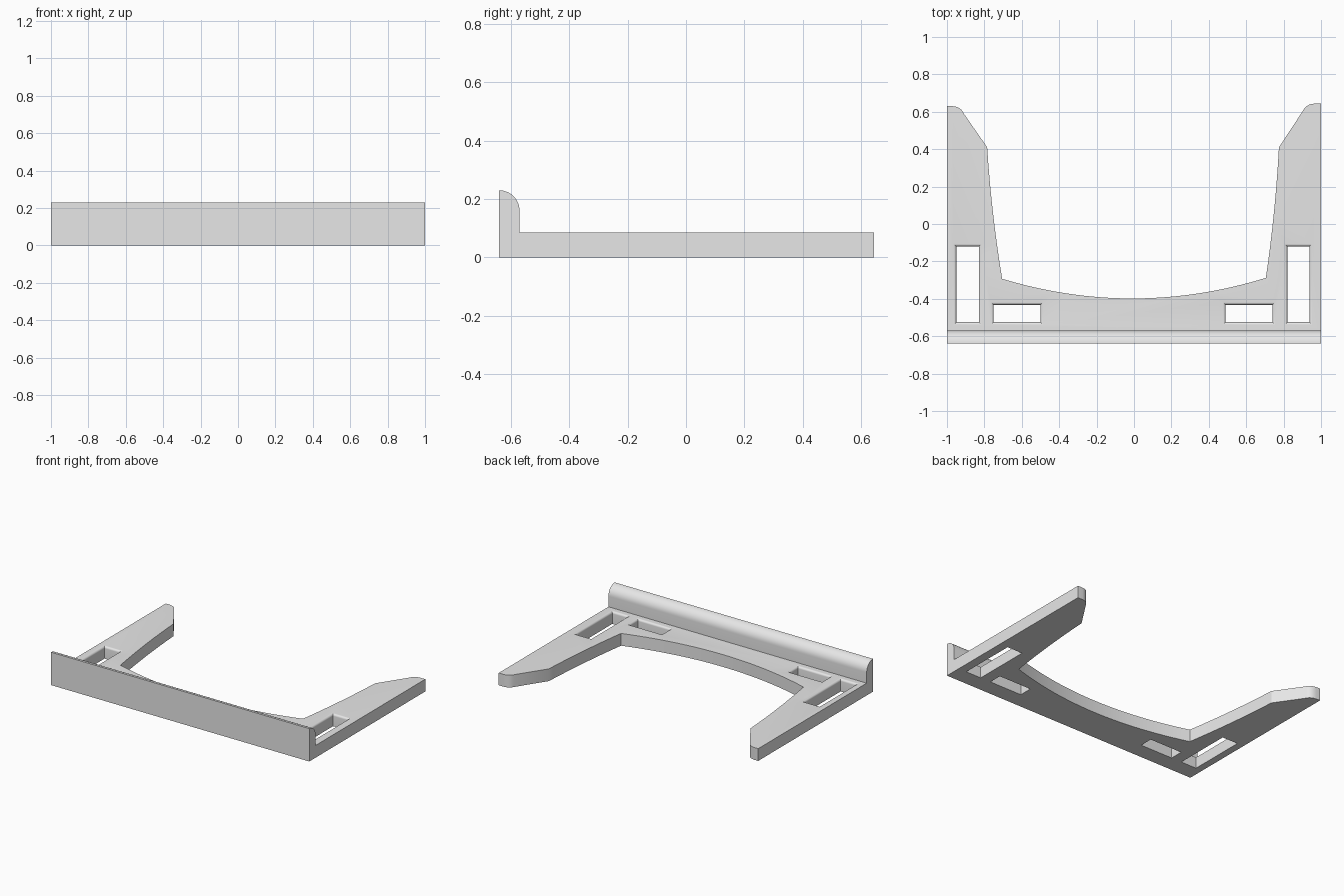
import bpy
import bmesh
import math
from mathutils import Vector

cube = bpy.data.objects.get("Cube")
if cube:
    bpy.data.objects.remove(cube, do_unlink=True)

FRONT, WALL_BACK = -0.64, -0.57
PLATE_TOP, WALL_TOP = 0.086, 0.23
FILLET = 0.015

grey = bpy.data.materials.new("light grey")
grey.use_nodes = True
grey.diffuse_color = (0.8, 0.8, 0.8, 1)
grey.node_tree.nodes["Principled BSDF"].inputs["Base Color"].default_value = (0.8, 0.8, 0.8, 1)


def loft(name, rings):
    """Closed solid through a list of matching rings of points."""
    bm = bmesh.new()
    loops = [[bm.verts.new(p) for p in ring] for ring in rings]
    n = len(loops[0])
    for a, b in zip(loops, loops[1:]):
        for i in range(n):
            j = (i + 1) % n
            bm.faces.new((a[i], a[j], b[j], b[i]))
    bm.faces.new(loops[0])
    bm.faces.new(loops[-1])
    bmesh.ops.recalc_face_normals(bm, faces=bm.faces)
    mesh = bpy.data.meshes.new(name)
    bm.to_mesh(mesh)
    bm.free()
    mesh.materials.append(grey)
    obj = bpy.data.objects.new(name, mesh)
    bpy.context.collection.objects.link(obj)
    return obj


def bow(a, mid, b, steps):
    """Points of a shallow curve from a through mid to b, without the end."""
    a, mid, b = Vector(a), Vector(mid), Vector(b)
    ctrl = 2 * mid - (a + b) / 2
    return [tuple((1 - t) ** 2 * a + 2 * t * (1 - t) * ctrl + t * t * b)
            for t in (i / steps for i in range(steps))]


def combine(target, other, operation):
    mod = target.modifiers.new(operation.lower(), 'BOOLEAN')
    mod.operation, mod.solver, mod.object = operation, 'EXACT', other
    bpy.context.view_layer.objects.active = target
    bpy.ops.object.modifier_apply(modifier=mod.name)
    bpy.data.objects.remove(other, do_unlink=True)


# Flat U-shaped plate with two tapering arms
right_tip = bow((-0.91, 0.59), (-0.932, 0.618), (-0.97, 0.63), 6)
left_tip = bow((0.96, 0.643), (0.925, 0.631), (0.9, 0.6), 6)
outline = [(-1, WALL_BACK), (1, WALL_BACK), (1, 0.643)]
outline += left_tip + [(0.9, 0.6)]
outline += bow((0.775, 0.41), (0.748, 0.06), (0.705, -0.288), 8)
outline += bow((0.705, -0.288), (0, -0.398), (-0.705, -0.293), 32)
outline += bow((-0.705, -0.293), (-0.754, 0.06), (-0.785, 0.41), 8)
outline += [(-0.785, 0.41)] + right_tip + [(-0.97, 0.63), (-1, 0.63)]
bracket = loft("bracket", [[(x, y, z) for x, y in outline] for z in (0, PLATE_TOP)])

# Front wall, rounded along its back upper edge
radius = WALL_BACK - FRONT
profile = [(FRONT, 0), (WALL_BACK, 0), (WALL_BACK, PLATE_TOP)]
for i in range(13):
    t = math.pi / 2 * i / 12
    profile.append((FRONT + radius * math.cos(t), WALL_TOP - radius + radius * math.sin(t)))
wall = loft("front_wall", [[(x, y, z) for y, z in profile] for x in (-1, 1)])
combine(bracket, wall, 'UNION')


def cut_slot(x0, x1, y0, y1):
    """Cut a rectangular slot whose top edge is rounded over."""
    levels = [(0, -0.1)]
    for i in range(7):
        t = math.pi / 2 * i / 6
        levels.append((FILLET * (1 - math.cos(t)), PLATE_TOP - FILLET * (1 - math.sin(t))))
    levels.append((FILLET, PLATE_TOP + 0.02))
    rings = [[(x0 - o, y0 - o, z), (x1 + o, y0 - o, z),
              (x1 + o, y1 + o, z), (x0 - o, y1 + o, z)] for o, z in levels]
    cutter = loft("slot_cutter", rings)
    cutter.hide_render = True
    combine(bracket, cutter, 'DIFFERENCE')


# Long slots in the arms and short slots along the wall
cut_slot(-0.95, -0.83, -0.525, -0.12)
cut_slot(0.82, 0.938, -0.525, -0.12)
cut_slot(-0.75, -0.5, -0.525, -0.432)
cut_slot(0.49, 0.74, -0.525, -0.432)

bpy.ops.object.select_all(action='DESELECT')
bracket.select_set(True)
bpy.context.view_layer.objects.active = bracket
bpy.ops.object.shade_smooth_by_angle(angle=math.radians(30))
